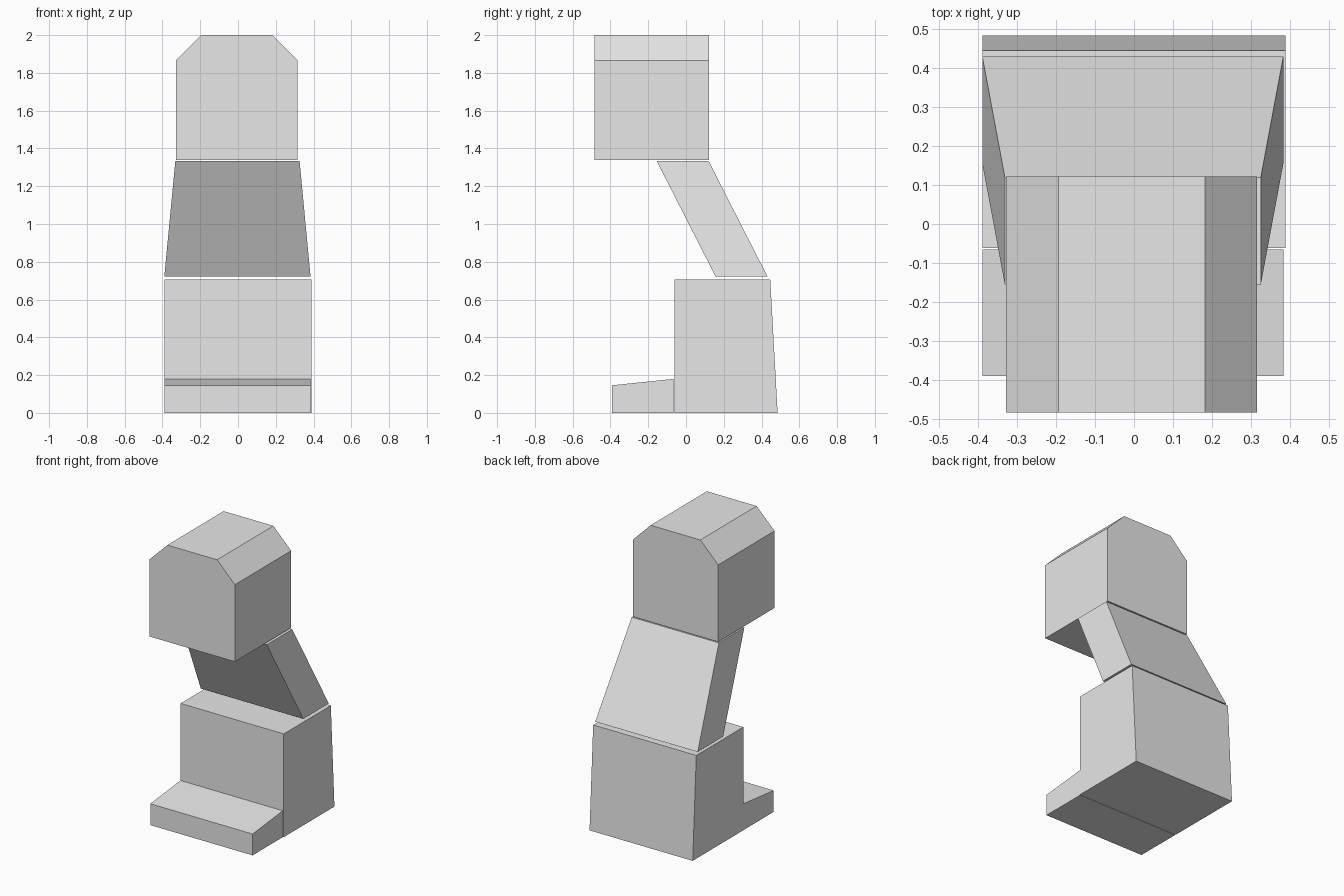
import bpy
import bmesh

old = bpy.data.objects.get("Cube")
if old:
    bpy.data.objects.remove(old, do_unlink=True)

# Single plain grey finish
grey = bpy.data.materials.new("plain_grey")
grey.use_nodes = True
colour = (0.8, 0.8, 0.8, 1.0)
grey.diffuse_color = colour
grey.node_tree.nodes["Principled BSDF"].inputs["Base Color"].default_value = colour


def loft(name, start, end):
    """Flat-faced solid bridging two matching closed outlines."""
    bm = bmesh.new()
    a = [bm.verts.new(p) for p in start]
    b = [bm.verts.new(p) for p in end]
    bm.faces.new(a)
    bm.faces.new(b)
    for i in range(len(a)):
        j = (i + 1) % len(a)
        bm.faces.new((a[i], a[j], b[j], b[i]))
    bmesh.ops.recalc_face_normals(bm, faces=bm.faces)
    mesh = bpy.data.meshes.new(name)
    bm.to_mesh(mesh)
    bm.free()
    mesh.materials.append(grey)
    obj = bpy.data.objects.new(name, mesh)
    bpy.context.collection.objects.link(obj)
    return obj


def side_profile(name, x0, x1, outline):
    """Extrude a (y, z) outline across the width."""
    return loft(name, [(x0, y, z) for y, z in outline], [(x1, y, z) for y, z in outline])


def front_profile(name, y0, y1, outline):
    """Extrude an (x, z) outline along the depth."""
    return loft(name, [(x, y0, z) for x, z in outline], [(x, y1, z) for x, z in outline])


def rectangle(x0, x1, y0, y1, z):
    return [(x0, y0, z), (x1, y0, z), (x1, y1, z), (x0, y1, z)]


# Low front step with a sloping top
side_profile("front_step", -0.389, 0.384,
             [(-0.391, 0), (-0.065, 0), (-0.065, 0.18), (-0.391, 0.146)])

# Main base block with a leaning back
side_profile("base_block", -0.39, 0.389,
             [(-0.062, 0), (0.485, 0), (0.446, 0.705), (-0.062, 0.705)])

# Tapered neck leaning forward, with small gaps at both ends
loft("leaning_neck",
     rectangle(-0.39, 0.384, 0.156, 0.431, 0.723),
     rectangle(-0.332, 0.326, -0.155, 0.12, 1.333))

# Overhanging head with chamfered upper edges
front_profile("head_block", -0.485, 0.122,
              [(-0.329, 1.34), (0.316, 1.34), (0.316, 1.866),
               (0.182, 2.0), (-0.194, 2.0), (-0.329, 1.866)])
